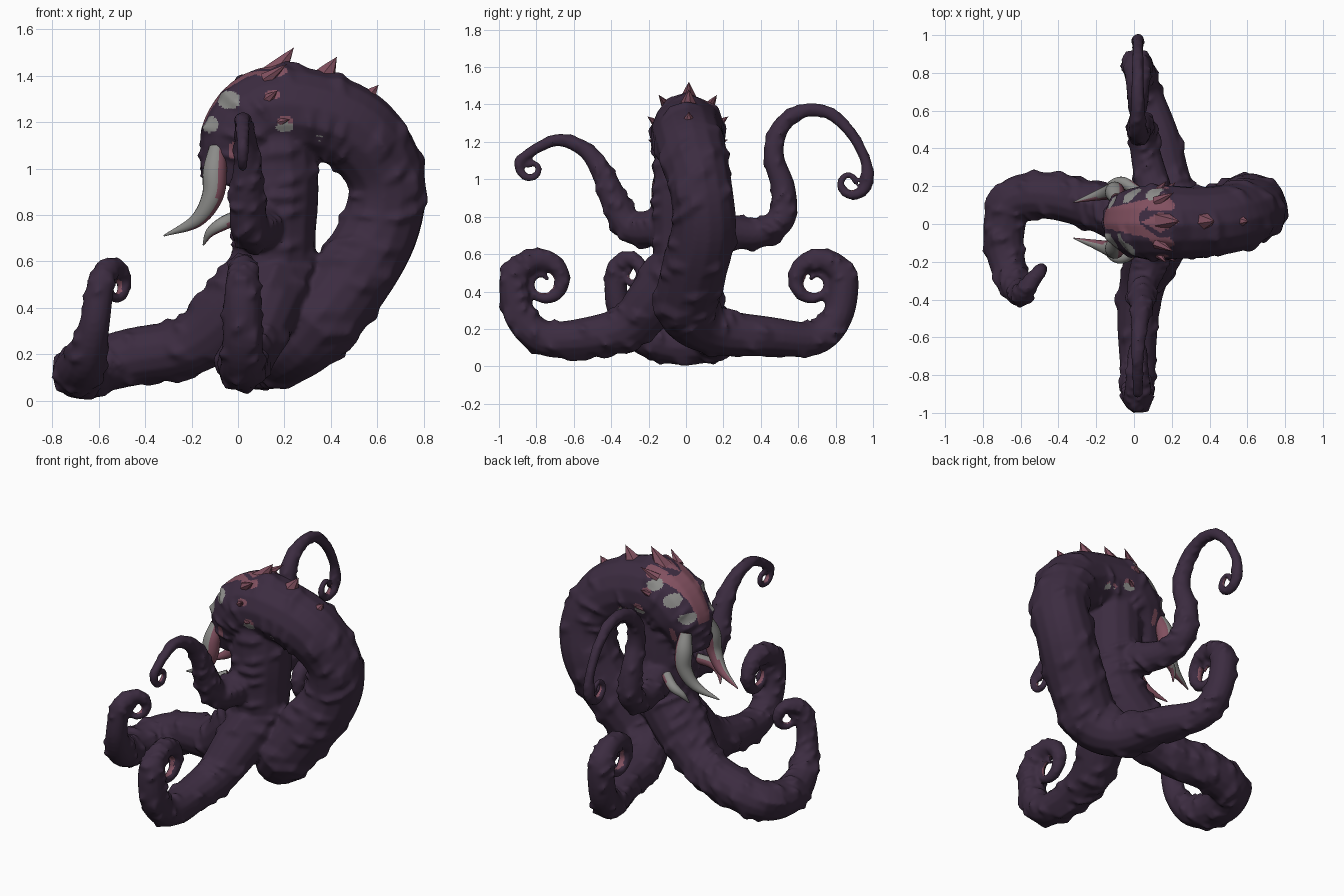
import bpy, bmesh, math, random
from mathutils import Vector

random.seed(4)
if "Cube" in bpy.data.objects:
    bpy.data.objects.remove(bpy.data.objects["Cube"])


def material(name, rgb):
    m = bpy.data.materials.new(name)
    m.use_nodes = True
    m.diffuse_color = (*rgb, 1)
    m.node_tree.nodes["Principled BSDF"].inputs["Base Color"].default_value = (*rgb, 1)
    return m


MATERIALS = [material("dark purple skin", (.045, .025, .052)),
             material("dusty pink", (.22, .08, .115)),
             material("bone grey", (.26, .26, .25))]
SKIN, PINK, BONE = range(3)


def smooth_path(points, steps=6):
    """Catmull-Rom through (x, y, z, radius) points."""
    p = [Vector(q) for q in points]
    p = [p[0] * 2 - p[1]] + p + [p[-1] * 2 - p[-2]]
    out = []
    for a, b, c, d in zip(p, p[1:], p[2:], p[3:]):
        for i in range(steps):
            t = i / steps
            out.append(b + (c - a) * t / 2 + (a * 2 - b * 5 + c * 4 - d) * t * t / 2
                       + (b * 3 - a - c * 3 + d) * t ** 3 / 2)
    return out + [p[-2]]


CURL_CENTERS = []


def curl(center, across, size, start, turns, thick):
    """Spiral ending for a tentacle, in the plane of 'across' and z."""
    across, up, center = Vector(across), Vector((0, 0, 1)), Vector(center)
    CURL_CENTERS.append((center, size))
    count = 16
    points = []
    for i in range(count + 1):
        t = i / count
        angle = math.radians(start + 360 * turns * t)
        q = center + (across * math.cos(angle) + up * math.sin(angle)) * size * (1 - .8 * t ** .8)
        points.append((*q, thick * (1 - t) ** 2.1 + .013))
    return points


def sweep(bm, points, sides=14, rough=0.0):
    """Closed round tube along a path, with optional knobbly skin."""
    path = smooth_path(points)
    centers = [q.to_3d() for q in path]
    side = Vector((.31, .22, .93))
    rings = []
    for i, q in enumerate(path):
        tangent = (centers[min(i + 1, len(path) - 1)] - centers[max(i - 1, 0)]).normalized()
        side = (side - tangent * side.dot(tangent)).normalized()
        other = tangent.cross(side)
        ring = []
        for k in range(sides):
            a = math.tau * k / sides
            r = max(q.w, .002)
            if rough and random.random() < .12:
                r += rough * min(1, r / .08)
            ring.append(bm.verts.new(centers[i] + (side * math.cos(a) + other * math.sin(a)) * r))
        rings.append(ring)
    for low, high in zip(rings, rings[1:]):
        for k in range(sides):
            n = (k + 1) % sides
            bm.faces.new((low[k], low[n], high[n], high[k]))
    bm.faces.new(rings[0][::-1])
    bm.faces.new(rings[-1])


def finish(name, bm, rule=None):
    mesh = bpy.data.meshes.new(name)
    bmesh.ops.recalc_face_normals(bm, faces=bm.faces)
    bm.to_mesh(mesh)
    bm.free()
    obj = bpy.data.objects.new(name, mesh)
    bpy.context.collection.objects.link(obj)
    for m in MATERIALS:
        mesh.materials.append(m)
    if rule:
        paint(obj, rule)
    bpy.ops.object.select_all(action='DESELECT')
    obj.select_set(True)
    bpy.context.view_layer.objects.active = obj
    return obj


def paint(obj, rule):
    for f in obj.data.polygons:
        f.material_index = rule(f.center, f.normal)


# Tentacle paths
Y = (0, 1, 0)
arch = [(-.06, .01, .93, .1), (-.03, .01, 1.03, .14), (.02, .01, 1.14, .185), (.14, .01, 1.24, .2),
        (.35, .01, 1.23, .188), (.53, .035, 1.14, .183), (.64, .08, .95, .168), (.605, .095, .73, .173),
        (.47, .04, .5, .175), (.32, .01, .3, .165), (.2, .16, .19, .13), (.14, .45, .16, .105),
        (.06, .69, .15, .09), (.03, .81, .27, .083)]
arch += curl((.02, .69, .445), Y, .155, 5, 1.4, .066)
trunk = [(.16, 0, 1.2, .16), (.17, 0, .95, .178), (.16, 0, .75, .178), (.14, 0, .58, .175),
         (0, .03, .4, .165), (-.2, .09, .24, .13), (-.45, .15, .19, .125), (-.64, .12, .14, .118),
         (-.69, -.06, .12, .11), (-.66, -.25, .17, .092), (-.62, -.36, .32, .067)]
trunk += curl((-.53, -.29, .49), (.6, .8, 0), .105, 180, -1.25, .046)
right_leg = [(.19, .02, .58, .16), (.11, -.15, .38, .15), (.05, -.3, .22, .125), (.02, -.5, .16, .11),
             (.02, -.75, .15, .095), (.02, -.885, .27, .086)]
right_leg += curl((.02, -.765, .445), Y, .155, 175, -1.4, .066)
right_arm = [(.14, -.03, .78, .11), (.09, -.18, .74, .1), (.05, -.3, .75, .085), (.04, -.38, .88, .075),
             (.04, -.44, 1.02, .06), (.03, -.53, 1.15, .045), (.02, -.67, 1.21, .034),
             (.02, -.79, 1.17, .029)]
right_arm += curl((.02, -.825, 1.06), Y, .075, 145, 1.1, .013)
left_arm = [(.14, .03, .78, .11), (.1, .2, .73, .095), (.06, .38, .71, .08), (.04, .51, .79, .075),
            (.03, .52, .95, .065), (.03, .47, 1.12, .055), (.02, .5, 1.27, .048),
            (.02, .61, 1.36, .038), (.02, .75, 1.36, .033), (.02, .88, 1.25, .03),
            (.02, .96, 1.1, .028)]
left_arm += curl((.02, .88, .985), Y, .095, 20, -1.15, .022)

# Body: all tubes fused into one skin
bm = bmesh.new()
for tube in (arch, trunk, right_leg, right_arm, left_arm):
    sweep(bm, tube, rough=.02)
body = finish("body", bm)
remesh = body.modifiers.new("fuse", 'REMESH')
remesh.mode = 'VOXEL'
remesh.voxel_size = .011
soften = body.modifiers.new("soften", 'SMOOTH')
soften.iterations = 4
for modifier in ("fuse", "soften"):
    bpy.ops.object.modifier_apply(modifier=modifier)

# Painted patches as (x, z, half width, half height)
SIDE_EYES = [(.2, 1.18, .037, .022), (.33, 1.125, .04, .033)]
RIGHT_EYES = SIDE_EYES + [(-.04, 1.295, .047, .04), (-.12, 1.19, .037, .035)]
LEFT_EYES = SIDE_EYES + [(-.01, 1.285, .047, .04), (-.1, 1.185, .037, .035), (.11, 1.36, .045, .03)]
SPOTS = [(.14, 1.42, .075, .027), (.15, 1.32, .03, .02), (.2, 1.205, .035, .02), (.32, 1.15, .035, .02),
         (-.02, 1.07, .02, .05)]


def inside(patches, c):
    return any(((c.x - x) / w) ** 2 + ((c.z - z) / h) ** 2 < 1 for x, z, w, h in patches)


def skin_rule(c, n):
    # Inner faces of the curled tips
    for center, size in CURL_CENTERS:
        to_center = center - c
        if to_center.length < size * .85 and n.dot(to_center.normalized()) > .75:
            return PINK
    y = abs(c.y)
    if 1 < c.z and c.x < .5 and y < .26 and n.z > -.5:
        if y > .05 and inside(LEFT_EYES if c.y > 0 else RIGHT_EYES, c):
            return BONE
        if y > .07 and inside(SPOTS, c):
            return PINK
        # Crown on the brow, set slightly to the left, forked behind
        off = abs(c.y - .03)
        crown = off < .05 + .23 * (c.x + .16) and c.x < .03 + 1.4 * max(0, off - .03)
        scale = abs(c.y - .01) < .055 * (1 - abs(c.x - .14) / .1)
        if (crown and c.z > 1.14 and n.z > -.1 and c.x < .2) or (scale and c.z > 1.3):
            return PINK
    return SKIN


paint(body, skin_rule)
bpy.ops.object.shade_smooth_by_angle(angle=math.radians(40))


# Thorns along the back and sides of the head
def thorn(name, base, tip, width):
    bm = bmesh.new()
    base, tip = Vector(base), Vector(tip)
    sweep(bm, [(*base.lerp(tip, t), width * (1 - t) ** .9) for t in (0, .35, .7, 1)], sides=6)
    finish(name, bm, lambda c, n: PINK)


for i, (x, z, tx, tz) in enumerate([(.15, 1.4, .24, 1.52), (.36, 1.375, .425, 1.48), (.53, 1.275, .605, 1.36)]):
    thorn(f"back_thorn_{i + 1}", (x, .015, z), (tx, .015, tz), .06)
for name, s in (("left", 1), ("right", -1)):
    thorn(name + "_upper_thorn", (.12, .01 + s * .11, 1.385), (.21, .01 + s * .155, 1.45), .032)
    thorn(name + "_middle_thorn", (.13, .01 + s * .17, 1.3), (.17, .01 + s * .215, 1.335), .024)
    thorn(name + "_lower_thorn", (.17, .01 + s * .17, 1.2), (.22, .01 + s * .21, 1.21), .024)

    # Tusks: bone outside, pink on the inner and rear faces
    def tusk_rule(c, n, s=s):
        return PINK if n.x - .7 * s * n.y > -.22 else BONE

    bm = bmesh.new()
    sweep(bm, [(-.09, .02 + s * .11, 1.09, .035), (-.1, .02 + s * .145, .99, .052),
               (-.11, .02 + s * .155, .88, .046), (-.18, .02 + s * .135, .775, .03),
               (-.32, .02 + s * .095, .71, .003)], sides=16)
    finish(name + "_tusk", bm, tusk_rule)
    bpy.ops.object.shade_smooth_by_angle(angle=math.radians(40))
    bm = bmesh.new()
    sweep(bm, [(.02, .02 + s * .15, .8, .03), (-.06, .02 + s * .2, .765, .03),
               (-.12, .02 + s * .19, .725, .02), (-.15, .02 + s * .16, .67, .003)], sides=12)
    finish(name + "_small_tusk", bm, tusk_rule)
    bpy.ops.object.shade_smooth_by_angle(angle=math.radians(40))
